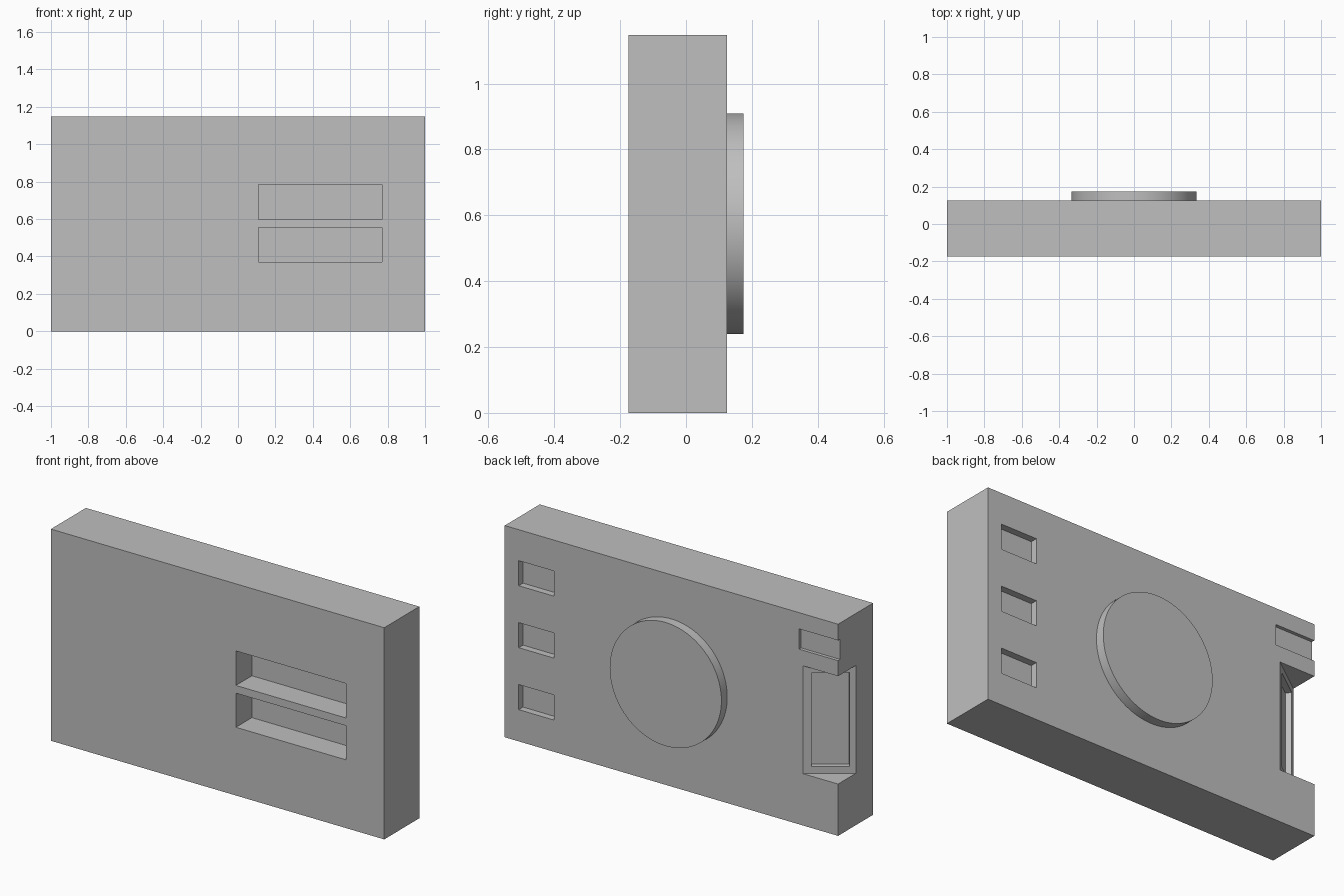
import bpy
import bmesh
import math
from mathutils import Vector

if "Cube" in bpy.data.objects:
    bpy.data.objects.remove(bpy.data.objects["Cube"], do_unlink=True)

HEIGHT, FRONT, BACK = 1.148, -0.175, 0.125

grey = bpy.data.materials.new("plain grey")
grey.use_nodes = True
grey.diffuse_color = (0.52, 0.52, 0.52, 1)
grey.node_tree.nodes["Principled BSDF"].inputs["Base Color"].default_value = grey.diffuse_color


def prism(name, outline, z0, z1):
    """Extrude an outline in the xy plane from z0 up to z1."""
    bm = bmesh.new()
    face = bm.faces.new([bm.verts.new((x, y, z0)) for x, y in outline])
    top = bmesh.ops.extrude_face_region(bm, geom=[face])["geom"]
    bmesh.ops.translate(bm, vec=(0, 0, z1 - z0),
                        verts=[v for v in top if isinstance(v, bmesh.types.BMVert)])
    bmesh.ops.recalc_face_normals(bm, faces=bm.faces)
    mesh = bpy.data.meshes.new(name)
    bm.to_mesh(mesh)
    bm.free()
    mesh.materials.append(grey)
    obj = bpy.data.objects.new(name, mesh)
    bpy.context.collection.objects.link(obj)
    return obj


def box(name, x0, x1, y0, y1, z0, z1):
    return prism(name, [(x0, y0), (x1, y0), (x1, y1), (x0, y1)], z0, z1)


def cut(target, cutter):
    """Subtract the cutter from the target, then discard it."""
    cutter.hide_render = True
    mod = target.modifiers.new("cut", "BOOLEAN")
    mod.operation, mod.solver, mod.object = "DIFFERENCE", "EXACT", cutter
    bpy.context.view_layer.objects.active = target
    bpy.ops.object.modifier_apply(modifier=mod.name)
    bpy.data.objects.remove(cutter, do_unlink=True)


# Main slab
body = box("body", -1, 1, FRONT, BACK, 0, HEIGHT)

# Two deep slots in the front
for z0, z1 in ((0.37, 0.555), (0.597, 0.784)):
    cut(body, box("front_slot", 0.11, 0.77, FRONT - 0.1, FRONT + 0.137, z0, z1))

# Column of three shallow pockets in the back
for i in range(3):
    z0 = 0.172 + i * 0.336
    cut(body, box("back_pocket", 0.703, 0.916, BACK - 0.037, BACK + 0.1, z0, z0 + 0.136))

# Shallow notch running out of the right edge
cut(body, box("edge_notch", -1.1, -0.766, BACK - 0.018, BACK + 0.1, 0.95, 1.06))

# Sloping cutout in the right back edge, with a recessed panel on the slope
start, end = Vector((-0.79, BACK)), Vector((-1, -0.028))
slope = end - start
inward = Vector((-slope.y, slope.x)).normalized()


def on_slope(t, depth=0):
    return start + slope * t + inward * depth


a, b = on_slope(-0.3), on_slope(1.3)
cut(body, prism("edge_cutout", [a, b, (b.x, a.y)], 0.281, 0.866))
cut(body, prism("panel_recess",
                [on_slope(0.16, -0.02), on_slope(0.875, -0.02),
                 on_slope(0.875, 0.03), on_slope(0.16, 0.03)], 0.319, 0.828))

# Round raised disc on the back
bpy.ops.mesh.primitive_cylinder_add(vertices=96, radius=0.335, depth=0.06,
                                    location=(0, 0.145, HEIGHT / 2),
                                    rotation=(math.pi / 2, 0, 0))
disc = bpy.context.object
disc.name = "back_disc"
disc.data.materials.append(grey)
bpy.ops.object.shade_smooth_by_angle(angle=math.radians(30))
